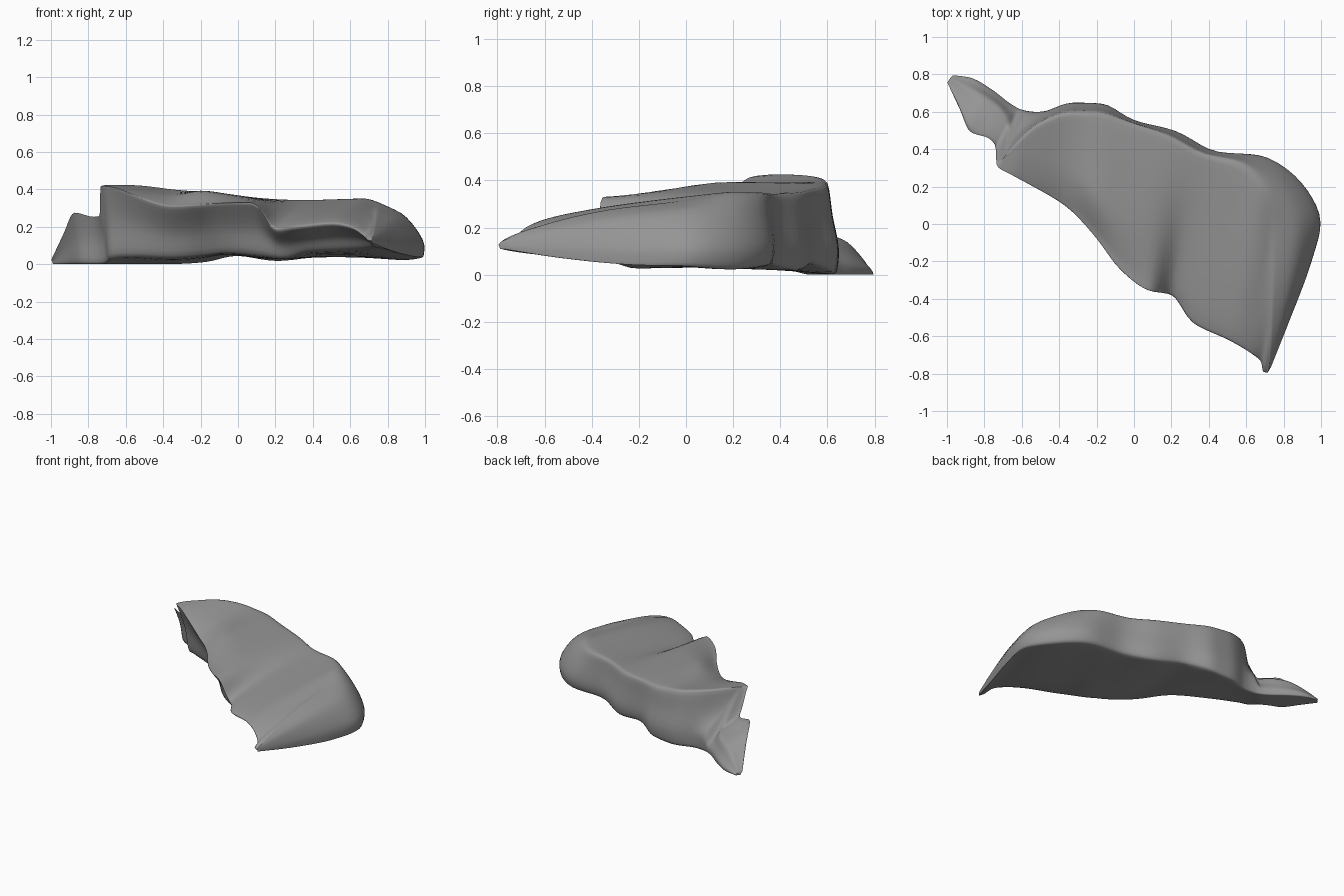
import bpy
import bmesh
import math
from mathutils import Vector

STEPS = 5  # smooth subdivisions between control points, both ways

cube = bpy.data.objects.get("Cube")
if cube:
    bpy.data.objects.remove(cube, do_unlink=True)

# Front upper edge of the ledge, from the low tail to the pointed tip
front_edge = [
    (-1, .76, .03), (-.93, .61, .18), (-.875, .49, .29), (-.78, .46, .265),
    (-.74, .41, .27), (-.735, .315, .43), (-.66, .265, .42), (-.56, .21, .38),
    (-.36, .09, .315), (-.2, -.08, .325), (-.08, -.24, .335),
    (.08, -.36, .34), (.2, -.38, .19), (.31, -.53, .205), (.5, -.62, .225),
    (.62, -.69, .2), (.68, -.74, .15), (.69, -.79, .14), (.715, -.795, .135)]

# Rim where the top surface turns down into the back wall
rim = [
    (-.985, .78, .03), (-.91, .74, .09), (-.8, .68, .15), (-.7, .6, .17),
    (-.67, .53, .18), (-.7, .35, .435), (-.61, .45, .435), (-.5, .54, .43),
    (-.34, .595, .41), (-.2, .595, .395), (-.015, .54, .375),
    (.175, .475, .36), (.365, .375, .355), (.55, .325, .36), (.68, .2, .363),
    (.745, 0, .325), (.75, -.3, .29), (.74, -.6, .22), (.72, -.785, .15)]

# Widest line of the back wall
back_line = [
    (-.97, .795), (-.88, .785), (-.76, .72), (-.67, .65), (-.61, .615),
    (-.57, .605), (-.52, .6), (-.47, .605), (-.33, .65), (-.17, .645),
    (0, .555), (.22, .5), (.45, .385), (.67, .37), (.9, .22), (1, .01),
    (.95, -.2), (.83, -.52), (.73, -.77)]

# Heights of the underside along its front and back
front_foot = [.01] * 4 + [.02, .04, .05, .05, .04, .05, .065, .05, .035,
                          .07, .08, .09, .1, .11, .12]
back_foot = [.01] * 9 + [.02, .055, .025, .05, .045, .03, .045, .05, .08, .12]


def at_height(a, b, t, z):
    """Point between a and b in plan, placed at height z."""
    p = a.lerp(b, t)
    return Vector((p.x, p.y, z))


def section(i):
    """Closed cross-section of the ledge at one station."""
    f, r = Vector(front_edge[i]), Vector(rim[i])
    foot = back_foot[i]
    b = Vector((*back_line[i], foot + .25 * (r.z - foot)))

    # Top surface rises early behind the front edge and swells mid-length
    swell = .045 * math.exp(-((i - 9.3) / 1.1) ** 2)
    top = [at_height(f, r, t, f.z + (r.z - f.z) * t ** .6 + swell * k)
           for t, k in ((.06, 0), (.35, 1), (.68, .5))]

    # Back wall bulges towards the right-hand end
    wall = r.lerp(b, .5)
    wall.z += .35 * max(r.x, 0) * (r - b).xy.length

    # Front wall is undercut beneath its edge, then drops more steeply
    undercut = .3 if i < 10 else .2
    ff = at_height(f, b, undercut, front_foot[i])
    brow = at_height(f, b, undercut * .65, f.lerp(ff, .5).z)
    bf = at_height(b, f, .03, foot)
    return [f, *top, r, wall, b, bf, ff.lerp(bf, .5), ff, brow]


def slope(before, after):
    """Tangent that never overshoots the neighbouring points."""
    if before * after <= 0:
        return 0
    return 2 * before * after / (before + after)


def spline(a, b, c, d, t):
    """Monotone cubic curve from b to c."""
    result = Vector()
    for k in range(3):
        step = c[k] - b[k]
        m, n = slope(b[k] - a[k], step), slope(step, d[k] - c[k])
        result[k] = (b[k] + step * t * t * (3 - 2 * t)
                     + m * t * (1 - t) ** 2 - n * t * t * (1 - t))
    return result


def refine_ring(points):
    n = len(points)
    return [spline(*(points[(i + k) % n] for k in (-1, 0, 1, 2)), s / STEPS)
            for i in range(n) for s in range(STEPS)]


def refine_rings(rings):
    last = len(rings) - 1
    result = []
    for i in range(last):
        four = [rings[min(max(i + k, 0), last)] for k in (-1, 0, 1, 2)]
        for s in range(STEPS):
            result.append([spline(*pts, s / STEPS) for pts in zip(*four)])
    return result + [rings[-1]]


# Loft the rock ledge through its sections
rings = refine_rings([refine_ring(section(i)) for i in range(len(rim))])
bm = bmesh.new()
loops = [[bm.verts.new(p) for p in ring] for ring in rings]
for lower, upper in zip(loops, loops[1:]):
    n = len(lower)
    for j in range(n):
        k = (j + 1) % n
        bm.faces.new((lower[j], lower[k], upper[k], upper[j]))
bm.faces.new(loops[0])
bm.faces.new(loops[-1])

# Weather the edges slightly
for _ in range(2):
    bmesh.ops.smooth_vert(bm, verts=bm.verts, factor=.5,
                          use_axis_x=True, use_axis_y=True, use_axis_z=True)
bmesh.ops.recalc_face_normals(bm, faces=bm.faces)

# Rest the rock on the ground
floor = min(v.co.z for v in bm.verts)
bmesh.ops.translate(bm, verts=bm.verts, vec=(0, 0, -floor))

mesh = bpy.data.meshes.new("rock_ledge")
bm.to_mesh(mesh)
bm.free()
ledge = bpy.data.objects.new("rock_ledge", mesh)
bpy.context.collection.objects.link(ledge)

# Plain grey stone
stone = bpy.data.materials.new("grey_stone")
stone.use_nodes = True
colour = (.3, .3, .3, 1)
stone.diffuse_color = colour
stone.node_tree.nodes["Principled BSDF"].inputs["Base Color"].default_value = colour
mesh.materials.append(stone)

bpy.ops.object.select_all(action="DESELECT")
ledge.select_set(True)
bpy.context.view_layer.objects.active = ledge
bpy.ops.object.shade_smooth_by_angle(angle=math.radians(60))
